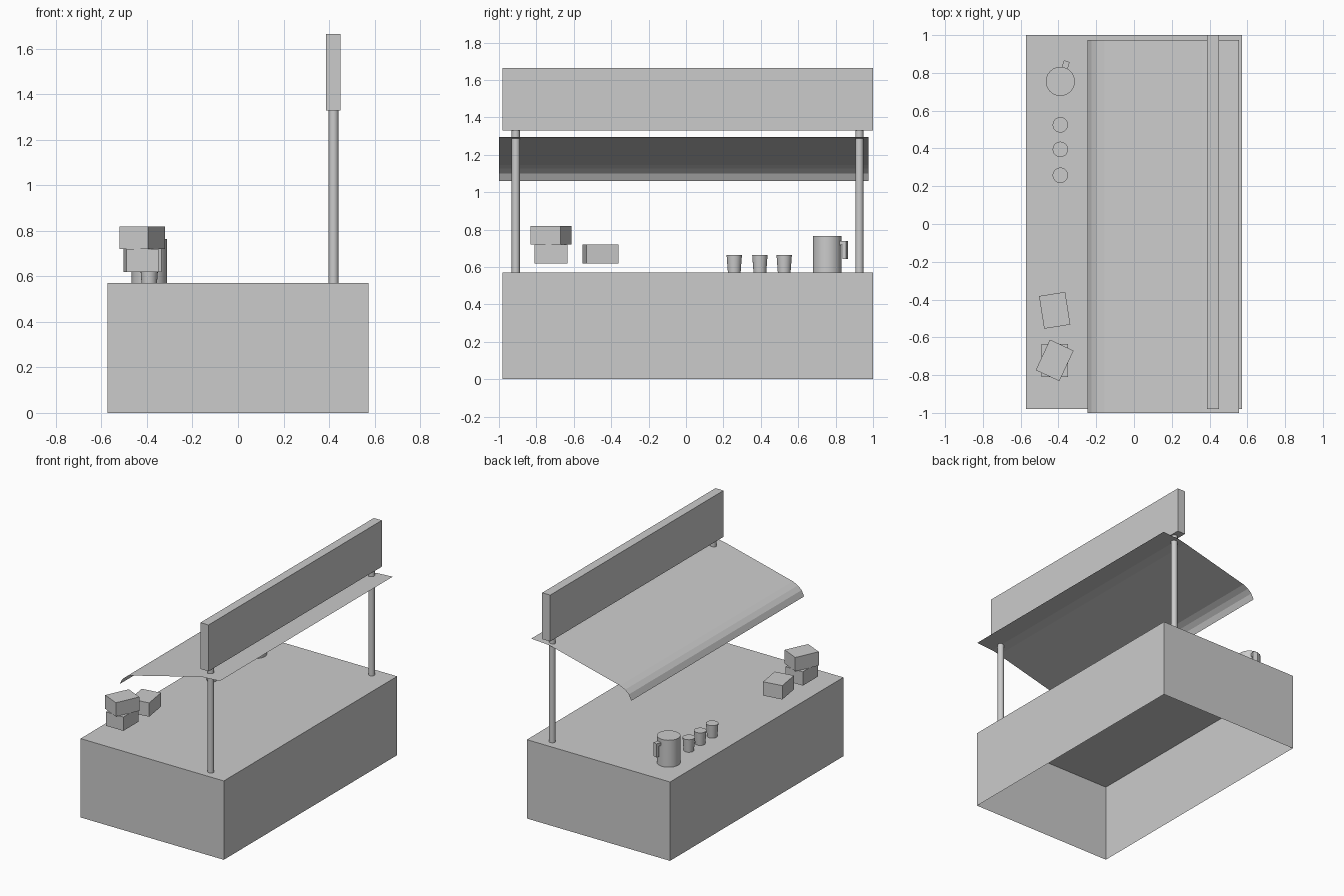
import bpy, bmesh, math
from mathutils import Matrix

if "Cube" in bpy.data.objects:
    bpy.data.objects.remove(bpy.data.objects["Cube"])


def finish(name, bm, smooth=False):
    bmesh.ops.recalc_face_normals(bm, faces=bm.faces[:])
    mesh = bpy.data.meshes.new(name)
    bm.to_mesh(mesh)
    bm.free()
    ob = bpy.data.objects.new(name, mesh)
    bpy.context.collection.objects.link(ob)
    if smooth:
        bpy.ops.object.select_all(action='DESELECT')
        ob.select_set(True)
        bpy.context.view_layer.objects.active = ob
        bpy.ops.object.shade_smooth_by_angle(angle=math.radians(35))
    return ob


def box(name, center, size, angle=0, open_bottom=False):
    bm = bmesh.new()
    bmesh.ops.create_cube(bm, size=1, matrix=Matrix.Diagonal((*size, 1)))
    if open_bottom:
        under = [f for f in bm.faces if f.normal.z < -0.9]
        bmesh.ops.delete(bm, geom=under, context='FACES_ONLY')
    ob = finish(name, bm)
    ob.location = center
    ob.rotation_euler.z = math.radians(angle)
    return ob


def round_part(name, x, y, z0, z1, r0, r1, sides):
    bm = bmesh.new()
    bmesh.ops.create_cone(bm, cap_ends=True, segments=sides,
                          radius1=r0, radius2=r1, depth=z1 - z0)
    ob = finish(name, bm, smooth=True)
    ob.location = (x, y, (z0 + z1) / 2)
    return ob


def extrude_profile(name, pts, axis, vec, closed):
    # pts are (u, z); axis maps u into x
    bm = bmesh.new()
    vs = [bm.verts.new(axis(u, z)) for u, z in pts]
    if closed:
        geom = [bm.faces.new(vs)]
    else:
        geom = [bm.edges.new(e) for e in zip(vs, vs[1:])]
    if closed:
        ext = bmesh.ops.extrude_face_region(bm, geom=geom, use_keep_orig=True)
    else:
        ext = bmesh.ops.extrude_edge_only(bm, edges=geom)
    moved = [g for g in ext['geom'] if isinstance(g, bmesh.types.BMVert)]
    bmesh.ops.translate(bm, verts=moved, vec=vec)
    return finish(name, bm)


# Counter, open underneath
box("counter", (0, 0.01, 0.285), (1.145, 1.98, 0.57), open_bottom=True)

# Posts and sign board
for side, y in (("front", -0.91), ("back", 0.927)):
    round_part(side + "_post", 0.42, y, 0.57, 1.33, 0.022, 0.022, 16)
box("sign_board", (0.418, 0.01, 1.497), (0.064, 1.98, 0.335))

# Thin sloping awning with a drooping lip
awning = [(-0.245, 1.06), (-0.225, 1.1), (-0.195, 1.126), (-0.155, 1.145),
          (0.36, 1.274), (0.42, 1.287), (0.555, 1.295)]
extrude_profile("awning", awning, lambda u, z: (u, -1.0, z), (0, 1.975, 0), False)

# Boxes: one alone, two stacked
box("single_box", (-0.42, -0.457, 0.67), (0.14, 0.175, 0.1), 9)
box("lower_box", (-0.42, -0.722, 0.67), (0.14, 0.175, 0.1))
box("upper_box", (-0.42, -0.722, 0.77), (0.138, 0.178, 0.1), -25)

# Tapered cups
for i, y in enumerate((0.258, 0.395, 0.525)):
    round_part(f"cup_{i + 1}", -0.39, y, 0.57, 0.664, 0.034, 0.041, 20)

# Jug with a hooked handle
round_part("jug", -0.39, 0.755, 0.57, 0.765, 0.077, 0.077, 24)
hook = [(0.07, 0.74), (0.112, 0.74), (0.112, 0.642), (0.09, 0.642),
        (0.09, 0.718), (0.07, 0.718)]
handle = extrude_profile("jug_handle", hook, lambda u, z: (u, -0.016, z),
                         (0, 0.032, 0), True)
handle.location = (-0.39, 0.755, 0)
handle.rotation_euler.z = math.radians(72)
